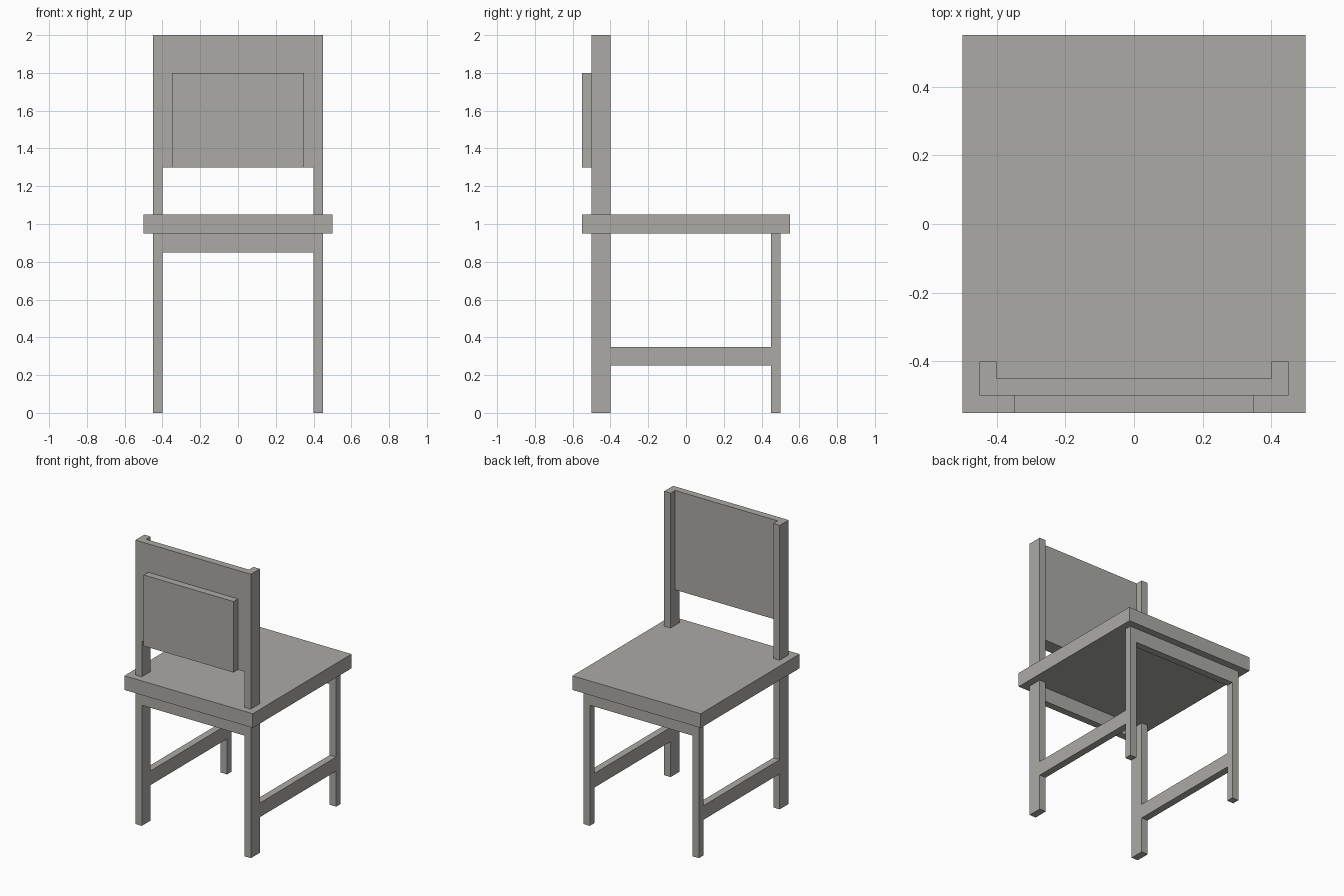
import bpy

cube = bpy.data.objects.get("Cube")
if cube:
    bpy.data.objects.remove(cube, do_unlink=True)

# One warm grey for the whole chair
GREY = (0.407, 0.402, 0.376, 1.0)
mat = bpy.data.materials.new("warm_grey")
mat.use_nodes = True
mat.diffuse_color = GREY
bsdf = next(n for n in mat.node_tree.nodes if n.type == 'BSDF_PRINCIPLED')
bsdf.inputs["Base Color"].default_value = GREY


def box(name, x, y, z):
    """Axis-aligned box from (min, max) ranges."""
    spans = (x, y, z)
    bpy.ops.mesh.primitive_cube_add(size=1, location=[(a + b) / 2 for a, b in spans])
    ob = bpy.context.object
    ob.name = ob.data.name = name
    ob.scale = [b - a for a, b in spans]
    bpy.ops.object.transform_apply(location=False, rotation=False, scale=True)
    ob.data.materials.append(mat)
    return ob


# Seat slab
box("seat", (-0.5, 0.5), (-0.55, 0.55), (0.95, 1.05))

# Backrest board between the posts, with a raised pad
box("backrest_board", (-0.4, 0.4), (-0.5, -0.45), (1.3, 2.0))
box("backrest_pad", (-0.35, 0.35), (-0.55, -0.5), (1.3, 1.8))

# Rails under the seat, flush with the outer leg faces
box("backrest_side_rail", (-0.4, 0.4), (-0.5, -0.45), (0.85, 0.95))
box("open_side_rail", (-0.4, 0.4), (0.45, 0.5), (0.85, 0.95))

# Legs, backrest posts and stretchers on both sides
for side, x in (("left", (0.4, 0.45)), ("right", (-0.45, -0.4))):
    box(f"backrest_leg_{side}", x, (-0.5, -0.4), (0.0, 0.95))
    box(f"backrest_post_{side}", x, (-0.5, -0.4), (1.05, 2.0))
    box(f"open_side_leg_{side}", x, (0.45, 0.5), (0.0, 0.95))
    box(f"stretcher_{side}", x, (-0.4, 0.45), (0.25, 0.35))
